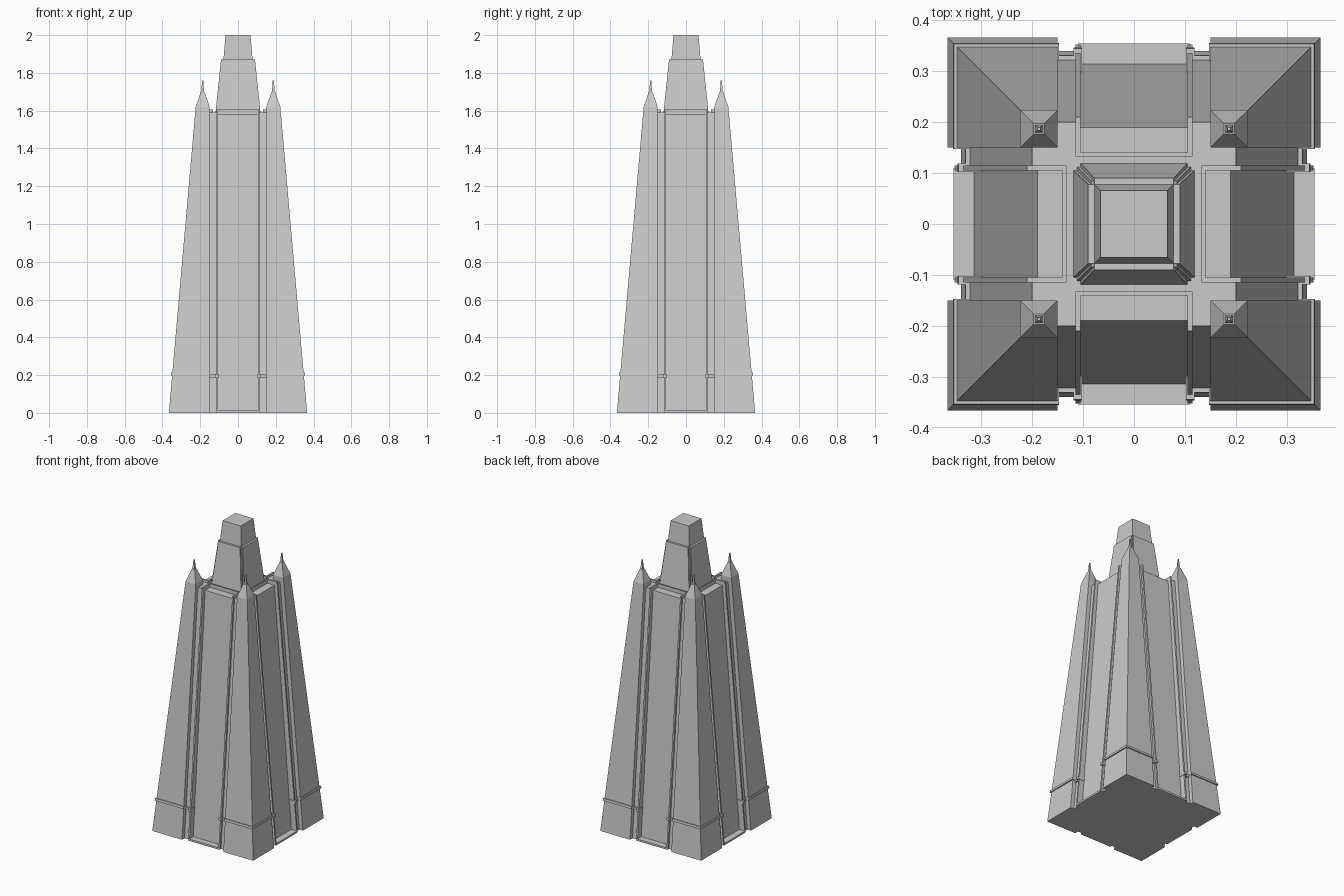
import bpy, bmesh, math
from mathutils import Matrix

if "Cube" in bpy.data.objects:
    bpy.data.objects.remove(bpy.data.objects["Cube"])


def tapered(name, r0, z0, r1, z1, turn=0, mirror=False):
    """Solid between two rectangles (x0, x1, y0, y1), turned by quarter turns."""
    bm = bmesh.new()
    rings = []
    for (xa, xb, ya, yb), z in ((r0, z0), (r1, z1)):
        rings.append([bm.verts.new((x, y, z)) for x, y in
                      ((xa, ya), (xb, ya), (xb, yb), (xa, yb))])
    lo, hi = rings
    bm.faces.new(lo[::-1])
    bm.faces.new(hi)
    for i in range(4):
        j = (i + 1) % 4
        bm.faces.new((lo[i], lo[j], hi[j], hi[i]))
    if mirror:
        bm.transform(Matrix.Diagonal((-1, 1, 1, 1)))
    bm.transform(Matrix.Rotation(turn * math.pi / 2, 4, 'Z'))
    bmesh.ops.recalc_face_normals(bm, faces=bm.faces)
    me = bpy.data.meshes.new(name)
    bm.to_mesh(me)
    bm.free()
    ob = bpy.data.objects.new(name, me)
    bpy.context.collection.objects.link(ob)
    return ob


def sq(h, k=None):
    k = h if k is None else k
    return (-h, h, -k, k)


def around(c, h):
    return (c - h, c + h, c - h, c + h)


# central shaft and flat roof
tapered("shaft_core", sq(.315), 0, sq(.19), 1.58)
tapered("roof_slab", sq(.137), 1.5, sq(.137), 1.59)

# crown with notched corners, and its cap block
tapered("crown_core", sq(.113), 1.58, sq(.084), 1.866)
tapered("crown_panels_x", sq(.12, .106), 1.58, sq(.09, .078), 1.87)
tapered("crown_panels_y", sq(.106, .12), 1.58, sq(.078, .09), 1.87)
tapered("crown_cap", sq(.078), 1.86, sq(.066), 2.0)

for t in range(4):
    # doorstep plate and roof parapet of each face
    tapered("base_plate", (-.11, .11, .25, .355), 0, (-.11, .11, .25, .355), .012, t)
    tapered("parapet", (-.115, .115, .133, .14), 1.55, (-.115, .115, .133, .14), 1.605, t)

    for m in (False, True):
        # rail beside the centre panel, with its roof return
        tapered("panel_rail", (.105, .115, .14, .353), 0,
                (.105, .115, .14, .21), 1.605, t, m)
        # recessed bay between rail and corner tower
        tapered("recessed_bay", (.112, .155, .13, .34), 0,
                (.112, .155, .13, .2), 1.59, t, m)
        # string course over rail and bay
        tapered("rail_band", (.102, .119, .29, .347), .185, (.102, .119, .29, .345), .205, t, m)
        tapered("bay_band", (.115, .152, .29, .332), .185, (.115, .152, .29, .331), .203, t, m)

    # corner tower, its string course, pyramid cap and spire
    tapered("corner_tower", (.15, .366, .15, .366), 0, (.15, .224, .15, .224), 1.62, t)
    tapered("corner_band", (.147, .356, .147, .356), .198, (.147, .354, .147, .354), .213, t)
    tapered("pyramid_cap", around(.187, .037), 1.62, around(.187, .010), 1.70, t)
    tapered("spire", around(.187, .008), 1.69, around(.187, .003), 1.76, t)
